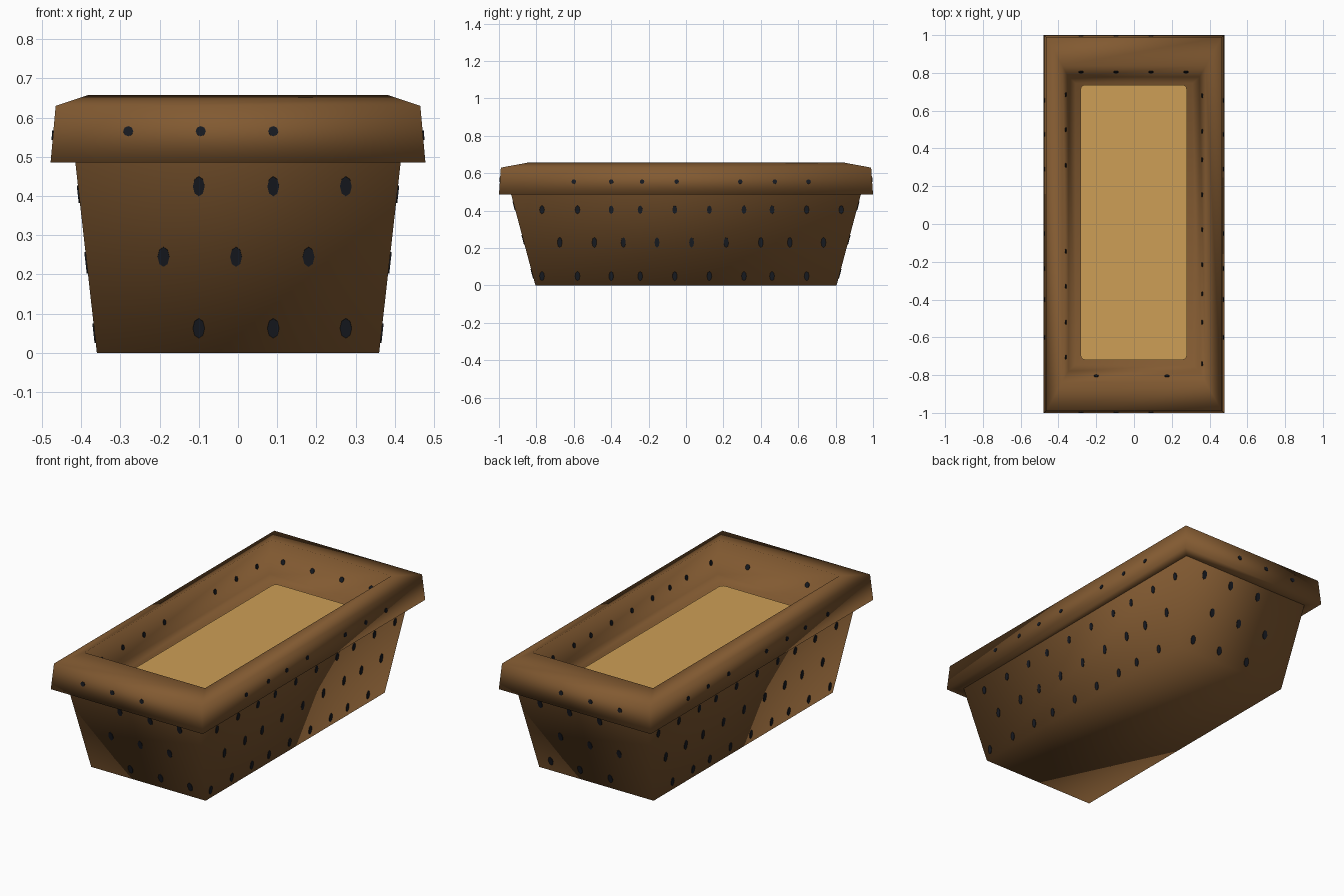
import bpy, bmesh, math
from mathutils import Vector, Matrix

if "Cube" in bpy.data.objects:
    bpy.data.objects.remove(bpy.data.objects["Cube"])


def material(name, rgb):
    m = bpy.data.materials.new(name)
    m.diffuse_color = (*rgb, 1)
    m.use_nodes = True
    m.node_tree.nodes["Principled BSDF"].inputs["Base Color"].default_value = m.diffuse_color
    return m


brown = material("brown_wood", (0.223, 0.102, 0.031))
sand_tan = material("sand_tan", (0.61, 0.345, 0.092))
iron = material("dark_iron", (0.009, 0.011, 0.016))


def finish(bm, name, mat, smooth):
    bmesh.ops.recalc_face_normals(bm, faces=bm.faces)
    me = bpy.data.meshes.new(name)
    bm.to_mesh(me)
    bm.free()
    me.materials.append(mat)
    for p in me.polygons:
        p.use_smooth = smooth
    ob = bpy.data.objects.new(name, me)
    bpy.context.collection.objects.link(ob)
    return ob


def loft(name, rings, mat, cap_first=False, cap_last=False):
    """Skin a stack of rectangles given as (half x, half y, z)."""
    bm = bmesh.new()
    loops = [[bm.verts.new((sx * hx, sy * hy, z))
              for sx, sy in ((-1, -1), (1, -1), (1, 1), (-1, 1))] for hx, hy, z in rings]
    for a, b in zip(loops, loops[1:]):
        for i in range(4):
            j = (i + 1) % 4
            bm.faces.new((a[i], a[j], b[j], b[i]))
    if cap_first:
        bm.faces.new(loops[0])
    if cap_last:
        bm.faces.new(loops[-1])
    return finish(bm, name, mat, True)


# Tapered box
loft("box_body", [(0.36, 0.805, 0), (0.415, 0.935, 0.487)], brown, cap_first=True)

# Thick rim with a sloping top and a shallow inner tray
loft("rim", [(0.41, 0.93, 0.485), (0.478, 1.0, 0.485), (0.465, 0.99, 0.63),
             (0.38, 0.838, 0.658), (0.347, 0.778, 0.495), (0.31, 0.745, 0.466)],
     brown, cap_last=True)

# Sand surface with small rounded corners
bm = bmesh.new()
x0, x1, y0, y1, r = -0.283, 0.28, -0.72, 0.737, 0.025
outline = []
for cx, cy, start in ((x1 - r, y1 - r, 0), (x0 + r, y1 - r, 90),
                      (x0 + r, y0 + r, 180), (x1 - r, y0 + r, 270)):
    for k in range(4):
        a = math.radians(start + 30 * k)
        outline.append(bm.verts.new((cx + r * math.cos(a), cy + r * math.sin(a), 0.474)))
f = bm.faces.new(outline)
base = bmesh.ops.extrude_face_region(bm, geom=[f])
bmesh.ops.translate(bm, vec=(0, 0, -0.008),
                    verts=[v for v in base["geom"] if isinstance(v, bmesh.types.BMVert)])
finish(bm, "sand", sand_tan, False)

# Nail heads: thin eight-sided plates lying on the sloping walls
# wall -> (half x at z=0, x slope, half y at z=0, y slope, facing)
WALLS = {"body": (0.36, 0.113, 0.805, 0.267, 1),
         "rim": (0.5215, -0.0897, 1.0334, -0.069, 1),
         "inner": (0.2468, 0.2025, 0.5958, 0.368, -1)}
nails = bmesh.new()


def nail(wall, axis, side, along, z, w, h):
    hx, kx, hy, ky, face = WALLS[wall]
    half, k = (hx, kx) if axis == "x" else (hy, ky)
    d = side * (half + k * z)
    if axis == "x":
        pos, n, u = Vector((d, along, z)), Vector((side, 0, -k)), Vector((0, 1, 0))
    else:
        pos, n, u = Vector((along, d, z)), Vector((0, side, -k)), Vector((1, 0, 0))
    n = (n * face).normalized()
    v = n.cross(u)
    rot = Matrix((u, v, n)).transposed().to_4x4()
    bmesh.ops.create_cone(nails, cap_ends=True, segments=8, radius1=0.5, radius2=0.5, depth=1,
                          matrix=Matrix.Translation(pos) @ rot @ Matrix.Diagonal((w, h, 0.006, 1)))


# Long sides
long_rows = [(0.405, 0.045, (-0.77, -0.58, -0.4, -0.245, -0.06, 0.125, 0.31, 0.46, 0.645, 0.83)),
             (0.23, 0.055, (-0.675, -0.49, -0.335, -0.155, 0.03, 0.215, 0.4, 0.555, 0.735)),
             (0.05, 0.05, (-0.77, -0.58, -0.4, -0.245, -0.06, 0.125, 0.31, 0.46, 0.645))]
for side in (-1, 1):
    for z, h, ys in long_rows:
        for y in ys:
            nail("body", "x", side, y, z, 0.026, h)
    for y in (-0.6, -0.4, -0.235, -0.05, 0.29, 0.475, 0.655):
        nail("rim", "x", side, y, 0.555, 0.025, 0.025)
    # Front and back ends
    for z, xs in ((0.425, (-0.1, 0.09, 0.275)), (0.245, (-0.19, -0.005, 0.18)),
                  (0.063, (-0.1, 0.09, 0.275))):
        for x in xs:
            nail("body", "y", side, x, z, 0.03, 0.052)
    for x in (-0.28, -0.095, 0.09):
        nail("rim", "y", side, x, 0.565, 0.026, 0.026)

# Inside of the rim
for side, ys in ((-1, (0.685, 0.5, 0.31, -0.145, -0.33, -0.52, -0.705)),
                 (1, (0.68, 0.49, 0.34, 0.155, -0.03, -0.215, -0.37, -0.52, -0.74))):
    for y in ys:
        nail("inner", "x", side, y, 0.57, 0.024, 0.03)
for side, xs in ((1, (-0.28, -0.095, 0.09, 0.275)), (-1, (-0.2, 0.175))):
    for x in xs:
        nail("inner", "y", side, x, 0.57, 0.026, 0.03)
finish(nails, "nail_heads", iron, False)
